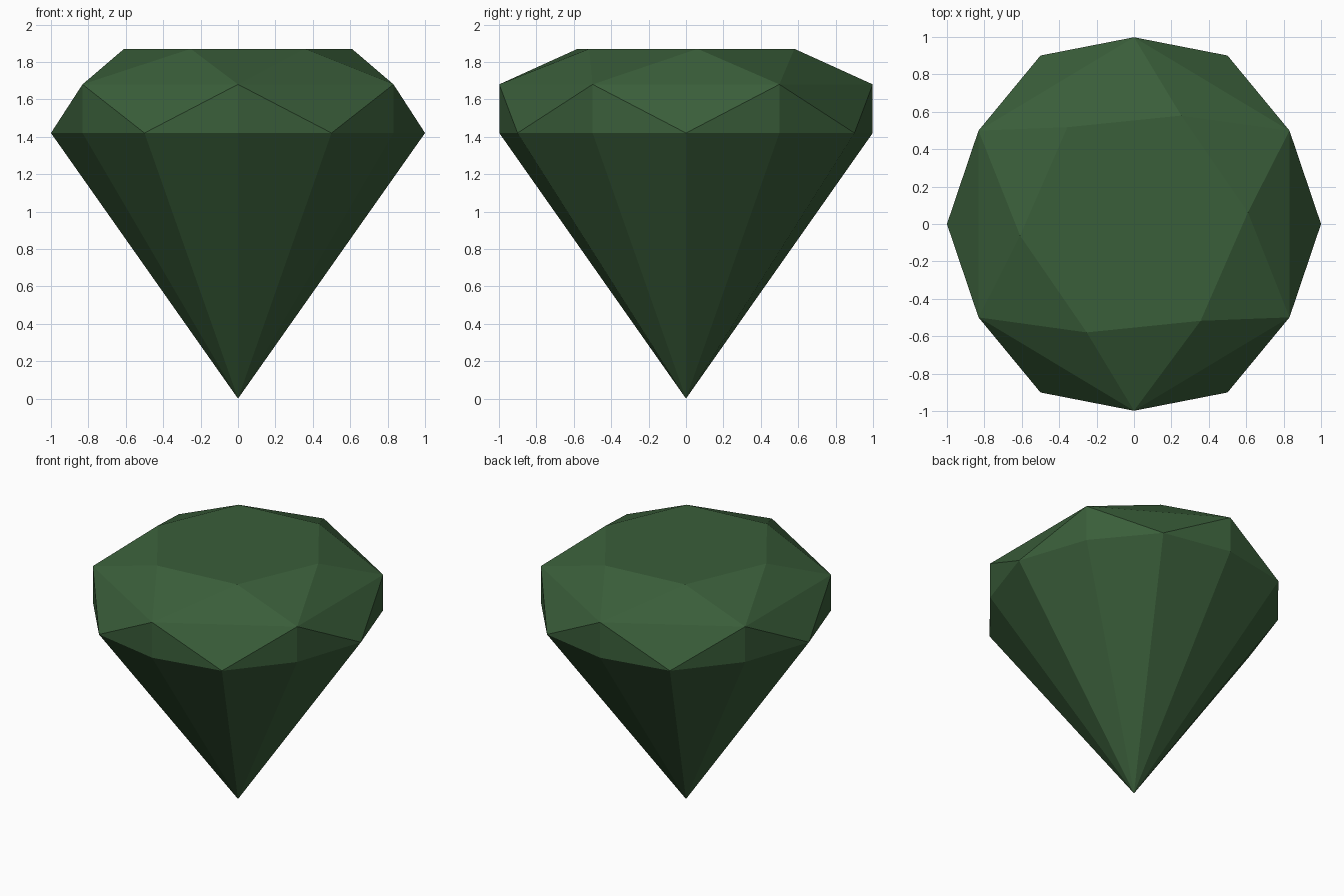
import bpy, bmesh, math

if "Cube" in bpy.data.objects:
    bpy.data.objects.remove(bpy.data.objects["Cube"])

STRETCH_Y = 1.04          # gem is slightly longer front to back
N = 6

bm = bmesh.new()

def ring(radius, z, start_deg):
    """Six vertices around the z axis, starting at the given angle."""
    out = []
    for i in range(N):
        a = math.radians(start_deg + i * 360 / N)
        out.append(bm.verts.new((radius * math.cos(a), radius * math.sin(a) * STRETCH_Y, z)))
    return out

tip = bm.verts.new((0, 0, 0))
girdle = ring(1.0, 1.42, 0)        # widest corners
low = ring(0.96, 1.42, 30)         # lower ends of the vertical edges
high = ring(0.96, 1.68, 30)        # upper ends of the vertical edges
table = ring(0.612, 1.87, 5.6)     # slightly twisted flat top

bm.faces.new(table)
for i in range(N):
    j, p = (i + 1) % N, i - 1
    # pointed underside
    bm.faces.new((tip, low[i], girdle[i]))
    bm.faces.new((tip, girdle[j], low[i]))
    # side facets
    bm.faces.new((girdle[i], low[i], high[i]))
    bm.faces.new((low[i], girdle[j], high[i]))
    bm.faces.new((girdle[i], high[i], high[p]))
    # crown facets
    bm.faces.new((table[i], high[p], high[i]))
    bm.faces.new((table[i], high[i], table[j]))

bmesh.ops.recalc_face_normals(bm, faces=bm.faces[:])
mesh = bpy.data.meshes.new("cut_gem")
bm.to_mesh(mesh)
bm.free()

green = bpy.data.materials.new("dark green")
green.diffuse_color = (0.042, 0.112, 0.042, 1)
green.use_nodes = True
green.node_tree.nodes["Principled BSDF"].inputs["Base Color"].default_value = green.diffuse_color
mesh.materials.append(green)
gem = bpy.data.objects.new("cut_gem", mesh)
bpy.context.collection.objects.link(gem)
